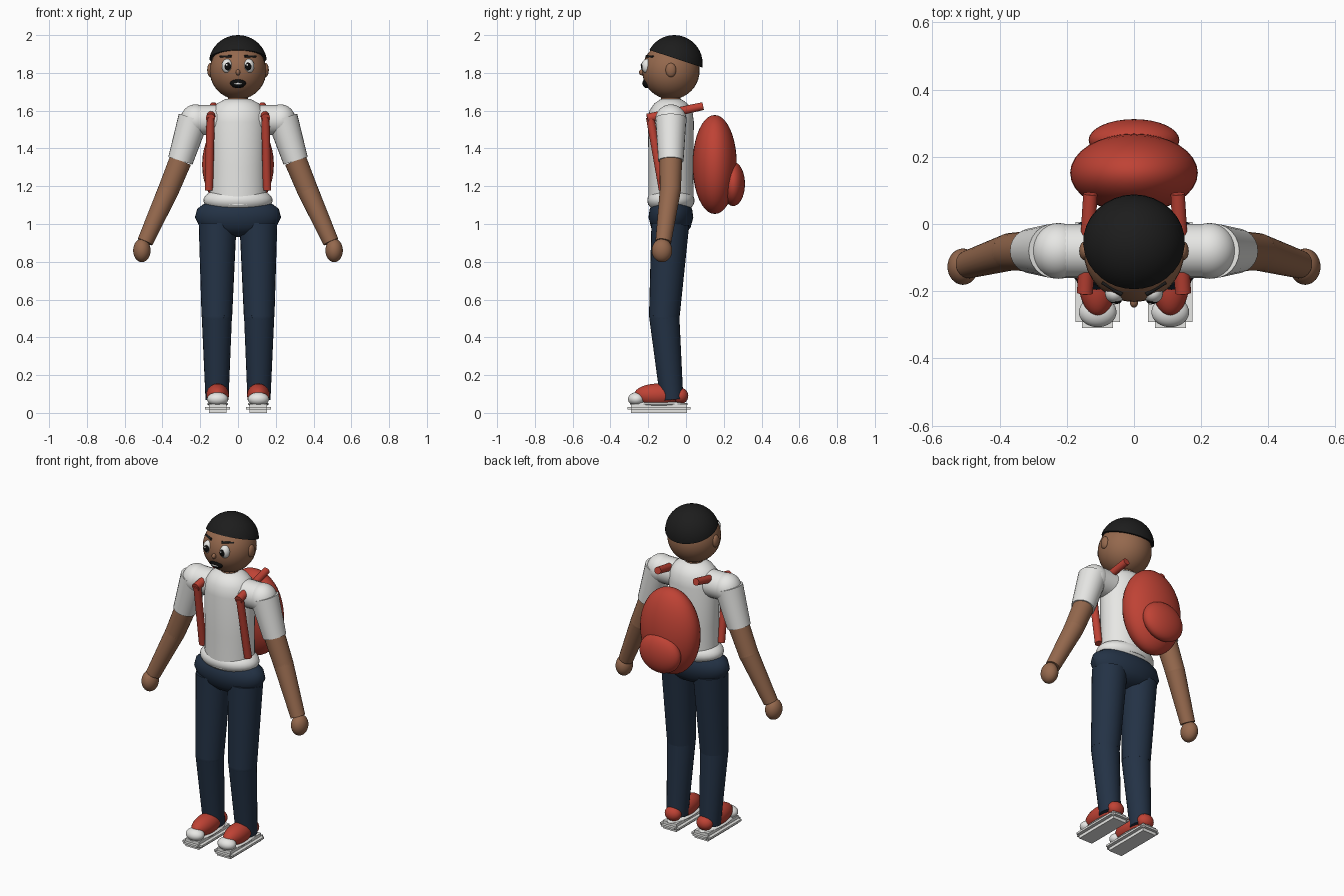
import bpy, bmesh, math
from mathutils import Vector, Matrix

if "Cube" in bpy.data.objects:
    bpy.data.objects.remove(bpy.data.objects["Cube"], do_unlink=True)


def material(name, rgb):
    m = bpy.data.materials.new(name)
    m.use_nodes = True
    m.diffuse_color = (*rgb, 1)
    m.node_tree.nodes["Principled BSDF"].inputs["Base Color"].default_value = (*rgb, 1)
    return m


SKIN = material("brown skin", (0.3, 0.14, 0.075))
HAIR = material("black hair", (0.012, 0.012, 0.012))
WHITE = material("white cloth", (0.8, 0.8, 0.78))
RED = material("red fabric", (0.52, 0.055, 0.035))
NAVY = material("navy denim", (0.017, 0.032, 0.06))
BLACK = material("black", (0.004, 0.004, 0.004))


def finish(name, bm, mat):
    bmesh.ops.recalc_face_normals(bm, faces=bm.faces)
    me = bpy.data.meshes.new(name)
    bm.to_mesh(me)
    bm.free()
    me.materials.append(mat)
    ob = bpy.data.objects.new(name, me)
    bpy.context.collection.objects.link(ob)
    bpy.ops.object.select_all(action="DESELECT")
    ob.select_set(True)
    bpy.context.view_layer.objects.active = ob
    bpy.ops.object.shade_smooth_by_angle(angle=math.radians(40))
    return ob


def ellipsoid(name, center, radii, mat, cut=None):
    bm = bmesh.new()
    bmesh.ops.create_uvsphere(bm, u_segments=32, v_segments=20, radius=1)
    bmesh.ops.transform(bm, verts=bm.verts,
                        matrix=Matrix.Translation(center) @ Matrix.Diagonal((*radii, 1)))
    if cut:
        geom = bm.verts[:] + bm.edges[:] + bm.faces[:]
        bmesh.ops.bisect_plane(bm, geom=geom, plane_co=cut[0], plane_no=cut[1], clear_inner=True)
        bmesh.ops.holes_fill(bm, edges=[e for e in bm.edges if e.is_boundary])
    return finish(name, bm, mat)


def limb(name, a, b, r1, r2, mat):
    a, b = Vector(a), Vector(b)
    bm = bmesh.new()
    bmesh.ops.create_cone(bm, cap_ends=True, segments=24, radius1=r1, radius2=r2,
                          depth=(b - a).length)
    turn = Vector((0, 0, 1)).rotation_difference(b - a).to_matrix().to_4x4()
    bmesh.ops.transform(bm, verts=bm.verts, matrix=Matrix.Translation((a + b) / 2) @ turn)
    return finish(name, bm, mat)


def lathe(name, profile, y, depth, mat):
    # spin a half outline (radius, height) about z, squashed along y
    bm = bmesh.new()
    verts = [bm.verts.new((r, 0, z)) for r, z in profile]
    edges = [bm.edges.new(p) for p in zip(verts, verts[1:])]
    bmesh.ops.spin(bm, geom=verts + edges, cent=(0, 0, 0), axis=(0, 0, 1),
                   angle=math.tau, steps=40)
    bmesh.ops.remove_doubles(bm, verts=bm.verts, dist=0.0001)
    bmesh.ops.transform(bm, verts=bm.verts,
                        matrix=Matrix.Translation((0, y, 0)) @ Matrix.Diagonal((1, depth, 1, 1)))
    return finish(name, bm, mat)


def boxes(name, center, sizes, mat):
    bm = bmesh.new()
    for size in sizes:
        bmesh.ops.create_cube(bm, size=1, matrix=Matrix.Translation(center) @ Matrix.Diagonal((*size, 1)))
    return finish(name, bm, mat)


BODY_Y = -0.08

# Head
ellipsoid("head", (0, BODY_Y, 1.812), (0.15, 0.152, 0.152), SKIN)
ellipsoid("hair", (0, -0.062, 1.85), (0.154, 0.15, 0.15), HAIR,
          cut=((0, -0.06, 1.877), (0, 0.33, 1)))
limb("neck", (0, BODY_Y, 1.58), (0, BODY_Y, 1.7), 0.052, 0.052, SKIN)
ellipsoid("nose", (0, -0.233, 1.803), (0.012, 0.016, 0.016), SKIN)
ellipsoid("mouth", (0, -0.208, 1.746), (0.042, 0.022, 0.027), BLACK)
ellipsoid("teeth", (0, -0.222, 1.743), (0.024, 0.011, 0.007), WHITE)

# Trunk
lathe("shirt", [(0, 1.08), (0.15, 1.1), (0.148, 1.3), (0.152, 1.54), (0.142, 1.6),
                (0.11, 1.638), (0.07, 1.66), (0, 1.668)], BODY_Y, 0.8, WHITE)
ellipsoid("shirt_hem", (0, BODY_Y, 1.125), (0.183, 0.125, 0.075), WHITE)
lathe("trouser_hips", [(0, 0.93), (0.14, 0.945), (0.2, 0.98), (0.228, 1.035), (0.216, 1.08),
                       (0.18, 1.107), (0, 1.11)], BODY_Y, 0.52, NAVY)
limb("shoulder_yoke", (-0.22, BODY_Y, 1.55), (0.22, BODY_Y, 1.55), 0.08, 0.08, WHITE)

# Backpack
ellipsoid("backpack", (0, 0.152, 1.315), (0.19, 0.117, 0.262), RED)
ellipsoid("backpack_pocket", (0, 0.25, 1.212), (0.135, 0.062, 0.117), RED)

for s, side in ((1, "left"), (-1, "right")):
    # Face details
    ellipsoid(side + "_ear", (s * 0.146, BODY_Y, 1.815), (0.017, 0.028, 0.037), SKIN)
    ellipsoid(side + "_eye", (s * 0.057, -0.207, 1.836), (0.029, 0.028, 0.038), WHITE)
    ellipsoid(side + "_pupil", (s * 0.054, -0.23, 1.834), (0.017, 0.008, 0.021), BLACK)
    ellipsoid(side + "_eye_glint", (s * 0.054 - 0.005, -0.237, 1.842), (0.005, 0.003, 0.006), WHITE)
    limb(side + "_eyebrow", (s * 0.035, -0.209, 1.887), (s * 0.095, -0.174, 1.887),
         0.007, 0.005, HAIR)

    # Arm
    shoulder, cuff = (s * 0.225, BODY_Y, 1.55), (s * 0.305, BODY_Y, 1.335)
    elbow, wrist = (s * 0.368, -0.083, 1.18), (s * 0.492, -0.12, 0.905)
    ellipsoid(side + "_shoulder", shoulder, (0.08, 0.083, 0.083), WHITE)
    limb(side + "_sleeve", (s * 0.235, BODY_Y, 1.56), cuff, 0.082, 0.067, WHITE)
    limb(side + "_upper_arm", cuff, elbow, 0.06, 0.056, SKIN)
    ellipsoid(side + "_elbow", elbow, (0.056, 0.056, 0.056), SKIN)
    limb(side + "_forearm", elbow, wrist, 0.056, 0.042, SKIN)
    ellipsoid(side + "_hand", (s * 0.509, -0.127, 0.86), (0.046, 0.054, 0.062), SKIN)

    # Leg
    hip, knee, ankle = (s * 0.108, -0.083, 1.0), (s * 0.112, -0.115, 0.51), (s * 0.111, -0.075, 0.07)
    limb(side + "_thigh", hip, knee, 0.1, 0.081, NAVY)
    ellipsoid(side + "_knee", knee, (0.08, 0.08, 0.08), NAVY)
    limb(side + "_shin", knee, ankle, 0.08, 0.061, NAVY)

    # Shoe
    x = s * 0.108
    ellipsoid(side + "_shoe", (x, -0.15, 0.095), (0.06, 0.125, 0.06), RED)
    ellipsoid(side + "_shoe_heel", (x, -0.03, 0.09), (0.05, 0.042, 0.043), RED)
    ellipsoid(side + "_shoe_toe", (x, -0.262, 0.073), (0.056, 0.045, 0.036), WHITE)
    boxes(side + "_sole", (x, -0.143, 0.024),
          [(0.132, 0.298, 0.012), (0.092, 0.333, 0.012), (0.092, 0.298, 0.048)], WHITE)
    ellipsoid(side + "_sole_rim", (x, -0.143, 0.047), (0.055, 0.155, 0.014), WHITE)

    # Backpack straps
    limb(side + "_strap_top", (s * 0.13, 0.09, 1.624), (s * 0.146, -0.205, 1.56), 0.021, 0.024, RED)
    limb(side + "_strap_front", (s * 0.145, -0.19, 1.565), (s * 0.154, -0.122, 1.18),
         0.022, 0.022, RED)
